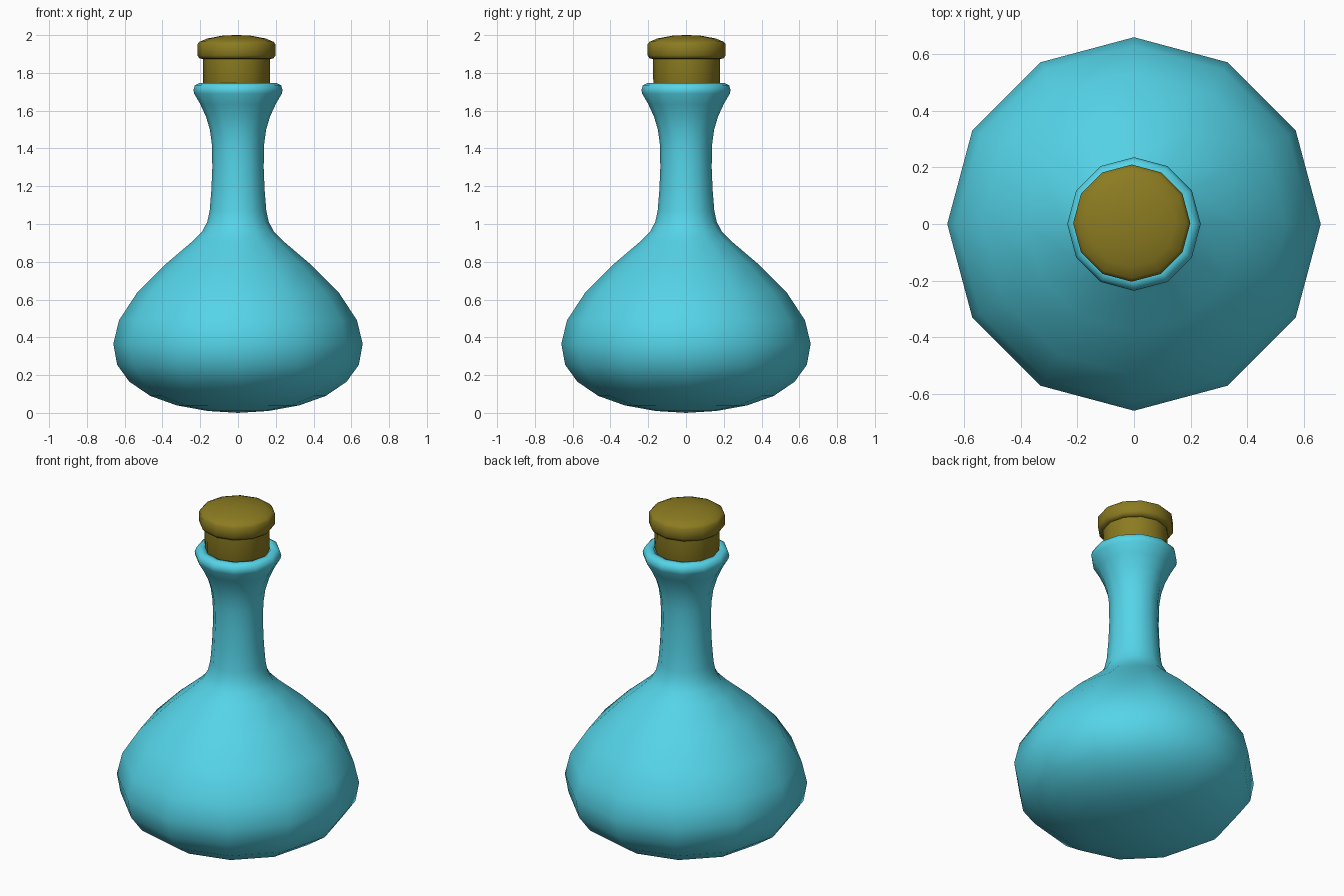
import bpy, bmesh, math

if "Cube" in bpy.data.objects:
    bpy.data.objects.remove(bpy.data.objects["Cube"])

SIDES = 12


def material(name, color):
    mat = bpy.data.materials.new(name)
    mat.diffuse_color = color
    mat.use_nodes = True
    mat.node_tree.nodes["Principled BSDF"].inputs["Base Color"].default_value = mat.diffuse_color
    return mat


def lathe(name, profile, mat, offset=(0, 0), angle=50):
    """Revolve (radius, z) points; radius 0 makes a single pole point."""
    bm = bmesh.new()
    rings = []
    for r, z in profile:
        count = 1 if r == 0 else SIDES
        rings.append([bm.verts.new((offset[0] + r * math.cos(2 * math.pi * i / SIDES),
                                    offset[1] + r * math.sin(2 * math.pi * i / SIDES), z))
                      for i in range(count)])
    for a, b in zip(rings, rings[1:]):
        for i in range(SIDES):
            j = (i + 1) % SIDES
            if len(a) == 1:
                bm.faces.new((a[0], b[j], b[i]))
            elif len(b) == 1:
                bm.faces.new((a[i], a[j], b[0]))
            else:
                bm.faces.new((a[i], a[j], b[j], b[i]))
    bmesh.ops.recalc_face_normals(bm, faces=bm.faces)
    mesh = bpy.data.meshes.new(name)
    bm.to_mesh(mesh)
    bm.free()
    obj = bpy.data.objects.new(name, mesh)
    bpy.context.collection.objects.link(obj)
    mesh.materials.append(mat)
    bpy.ops.object.select_all(action='DESELECT')
    obj.select_set(True)
    bpy.context.view_layer.objects.active = obj
    bpy.ops.object.shade_smooth_by_angle(angle=math.radians(angle))
    return obj


glass = material("blue_glass", (0.09, 0.66, 0.81, 1))
cork = material("olive_cork", (0.26, 0.20, 0.015, 1))

# Bottle: rounded base, wide belly, slim neck, flared lip and shallow mouth
lathe("bottle", [
    (0, 0), (0.16, 0.01), (0.325, 0.04), (0.465, 0.09), (0.575, 0.165),
    (0.64, 0.255), (0.66, 0.365), (0.63, 0.49), (0.535, 0.635), (0.38, 0.79),
    (0.245, 0.905), (0.19, 0.96), (0.163, 1.01), (0.15, 1.07), (0.141, 1.18),
    (0.136, 1.30), (0.138, 1.42), (0.149, 1.50), (0.17, 1.57), (0.20, 1.635),
    (0.232, 1.69), (0.236, 1.71), (0.228, 1.735), (0.205, 1.746), (0.18, 1.742),
    (0.165, 1.70), (0.13, 1.62), (0, 1.62)], glass, angle=75)

# Stopper: plug sitting in the mouth with a wider domed cap
lathe("stopper", [
    (0, 1.67), (0.15, 1.67), (0.176, 1.74), (0.178, 1.874), (0.195, 1.876),
    (0.207, 1.893), (0.207, 1.952), (0.195, 1.965), (0.155, 1.982),
    (0.07, 1.998), (0, 2.0)], cork, offset=(-0.008, 0.003), angle=50)
